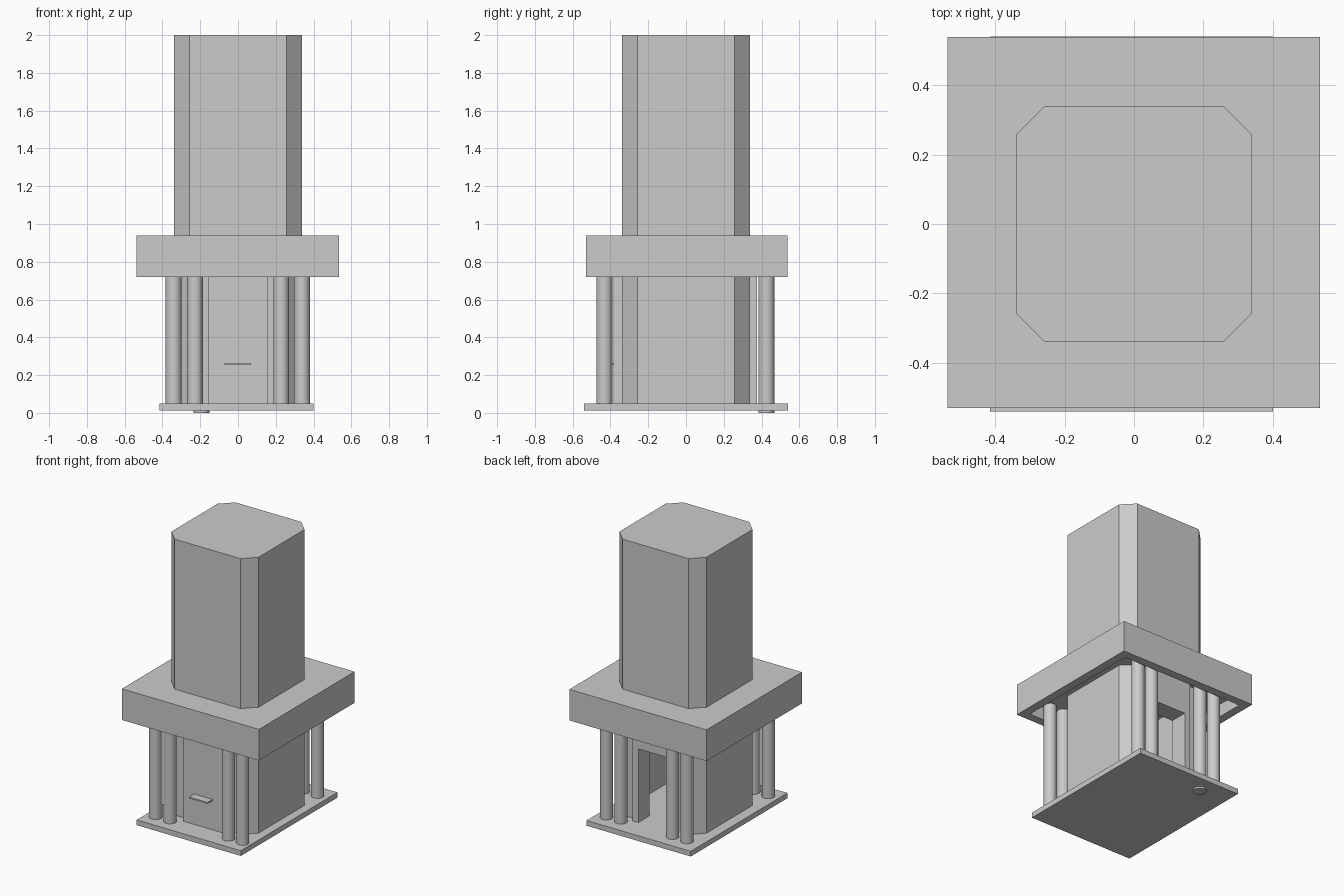
import bpy, bmesh, math

if "Cube" in bpy.data.objects:
    bpy.data.objects.remove(bpy.data.objects["Cube"])


def finish(name, bm):
    bmesh.ops.recalc_face_normals(bm, faces=bm.faces)
    me = bpy.data.meshes.new(name)
    bm.to_mesh(me)
    bm.free()
    ob = bpy.data.objects.new(name, me)
    bpy.context.collection.objects.link(ob)
    return ob


def prism(name, pts, z0, z1):
    """Extrude a flat outline from z0 up to z1."""
    bm = bmesh.new()
    face = bm.faces.new([bm.verts.new((x, y, z0)) for x, y in pts])
    top = bmesh.ops.extrude_face_region(bm, geom=[face])["geom"]
    verts = [v for v in top if isinstance(v, bmesh.types.BMVert)]
    bmesh.ops.translate(bm, verts=verts, vec=(0, 0, z1 - z0))
    return finish(name, bm)


def box(name, x0, x1, y0, y1, z0, z1):
    return prism(name, [(x0, y0), (x1, y0), (x1, y1), (x0, y1)], z0, z1)


def octagon(h, c):
    """Square of half width h with corners cut back to c."""
    return [(-c, -h), (c, -h), (h, -c), (h, c), (c, h), (-c, h), (-h, c), (-h, -c)]


def cut(ob, cutter):
    cutter.hide_render = True
    cutter.hide_set(True)
    mod = ob.modifiers.new("cut", "BOOLEAN")
    mod.operation = "DIFFERENCE"
    mod.solver = "EXACT"
    mod.object = cutter


def column(name, x, y, z0, z1, r=0.042):
    bpy.ops.mesh.primitive_cylinder_add(vertices=32, radius=r, depth=z1 - z0,
                                        location=(x, y, (z0 + z1) / 2))
    ob = bpy.context.object
    ob.name = name
    bpy.ops.object.shade_smooth_by_angle(angle=math.radians(40))


FLOOR, CEILING = 0.05, 0.81

# Base plate
box("base_plate", -0.415, 0.4, -0.54, 0.54, 0.013, FLOOR)

# Tower with hollow ground-floor room and rear doorway
tower = prism("tower", octagon(0.34, 0.257), FLOOR, 2.0)
cut(tower, prism("room_cutter", octagon(0.30, 0.235), 0.02, CEILING))
cut(tower, box("door_cutter", -0.11, 0.11, 0.2, 0.5, 0.02, 0.57))

# Wide slab, hollowed underneath
slab = box("canopy_slab", -0.537, 0.535, -0.53, 0.538, 0.72, 0.94)
cut(slab, box("recess_cutter", -0.477, 0.475, -0.47, 0.478, 0.6, CEILING))

# Front panel with small ledge
box("front_panel", -0.155, 0.155, -0.385, -0.302, FLOOR, CEILING)
box("front_ledge", -0.075, 0.07, -0.44, -0.38, 0.255, 0.265)

# Rear door frame
box("door_jamb_left", -0.155, -0.11, 0.25, 0.375, FLOOR, CEILING)
box("door_jamb_right", 0.11, 0.155, 0.25, 0.375, FLOOR, CEILING)
box("door_lintel", -0.11, 0.11, 0.25, 0.375, 0.57, CEILING)

# Paired columns; one rear column pokes through the base
for i, x in enumerate((-0.341, -0.228, 0.229, 0.339)):
    column(f"front_column_{i + 1}", x, -0.432, 0.03, CEILING)
for i, x in enumerate((-0.307, -0.193, 0.211, 0.323)):
    column(f"rear_column_{i + 1}", x, 0.426, 0.0 if i == 1 else 0.03, CEILING)
